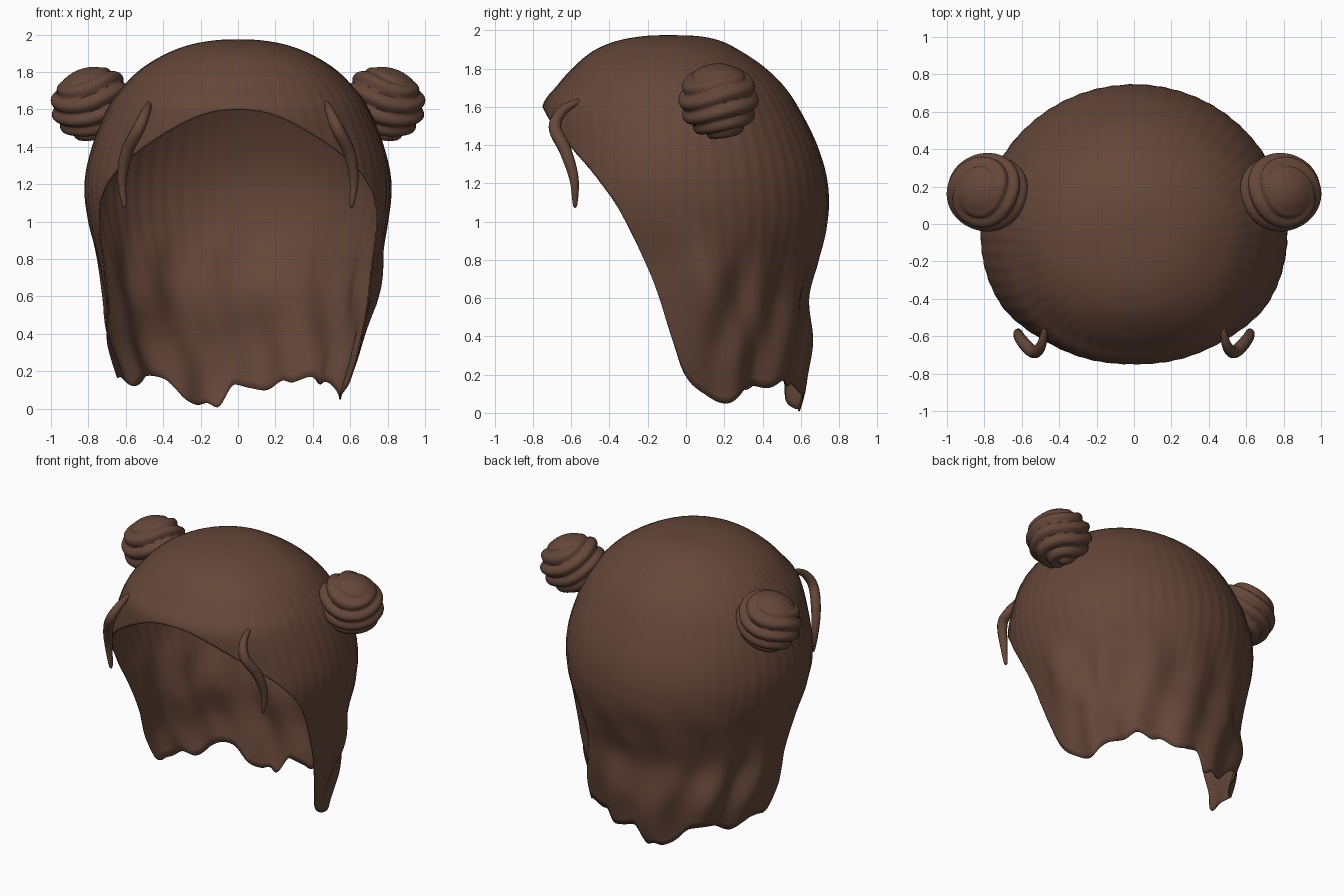
import bpy, bmesh, math
from mathutils import Vector, Matrix

if "Cube" in bpy.data.objects:
    bpy.data.objects.remove(bpy.data.objects["Cube"])

hair = bpy.data.materials.new("brown hair")
hair.diffuse_color = (0.13, 0.062, 0.041, 1)
hair.use_nodes = True
hair.node_tree.nodes["Principled BSDF"].inputs["Base Color"].default_value = hair.diffuse_color

# Profile rows from crown to tips: z, front y, back y, half width, centre y
PROFILE = [(1.975, -.1, -.1, 0, -.1), (1.97, -.22, .06, .12, -.09), (1.945, -.36, .18, .26, -.08),
           (1.895, -.48, .28, .39, -.07), (1.815, -.58, .4, .52, -.07), (1.715, -.67, .505, .62, -.06),
           (1.6, -.75, .585, .70, -.05), (1.4, -.75, .685, .78, -.05), (1.2, -.75, .74, .82, -.05),
           (1.0, -.75, .74, .80, -.03), (.8, -.73, .69, .75, 0), (.6, -.7, .635, .715, .03),
           (.35, -.68, .65, .68, .05), (.1, -.67, .62, .605, .05), (-.05, -.66, .59, .58, .05)]
# Hairline and hem height by angle from the forehead, for each side
FACE = [(0, 1.6), (.25, 1.575), (.5, 1.485), (.82, 1.32), (1.0, 1.19), (1.15, 1.03),
        (1.29, .75), (1.4, .4), (1.5, .19)]
HEM_RIGHT = FACE + [(1.65, .1), (1.88, .05), (2.1, .14), (2.3, .13), (2.45, .17), (2.6, .14),
                    (2.7, .15), (2.85, .1), (3.0, .11), (3.15, .13)]
HEM_LEFT = FACE + [(1.65, .17), (1.9, .16), (2.05, .12), (2.25, .17), (2.5, .16), (2.65, .06),
                   (2.8, .02), (2.9, .03), (3.0, .01), (3.15, .13)]


def spline(rows, u):
    """Smooth interpolation through equally weighted rows."""
    i = min(max(int(u), 0), len(rows) - 2)
    t = u - i
    p0, p1, p2, p3 = (rows[min(max(j, 0), len(rows) - 1)] for j in range(i - 1, i + 3))
    return [b + .5 * t * (c - a + t * (2*a - 5*b + 4*c - d + t * (3*(b - c) + d - a)))
            for a, b, c, d in zip(p0, p1, p2, p3)]


def hem(angle):
    """Smooth hem height through unevenly spaced points."""
    table = HEM_RIGHT if angle >= 0 else HEM_LEFT
    a = abs(angle)

    def slope(i):
        if i in (0, len(table) - 1):
            return 0
        return (table[i + 1][1] - table[i - 1][1]) / (table[i + 1][0] - table[i - 1][0])
    for i in range(len(table) - 1):
        (a0, z0), (a1, z1) = table[i], table[i + 1]
        if a <= a1:
            w = a1 - a0
            t = (a - a0) / w
            return (z0 * (2*t**3 - 3*t*t + 1) + z1 * (3*t*t - 2*t**3)
                    + w * slope(i) * (t**3 - 2*t*t + t) + w * slope(i + 1) * (t**3 - t*t))
    return table[-1][1]


def row_at_height(z):
    lo, hi = 0.0, len(PROFILE) - 1.0
    for _ in range(30):
        mid = (lo + hi) / 2
        if spline(PROFILE, mid)[0] > z:
            lo = mid
        else:
            hi = mid
    return lo


def hair_point(angle, u):
    z, front, back, width, cy = spline(PROFILE, u)
    c, s = math.cos(angle), math.sin(angle)
    depth = cy - front if c > 0 else back - cy
    # wavy locks deepen toward the tips, fine combed ripples above
    low = min(max((1.1 - z) / .6, 0), 1)
    low = low * low * (3 - 2 * low)
    rear = min(max((abs(angle) - 1.4) / .4, .1), 1)
    sway = .8 * math.sin(6 * z + .6)
    wave = .026 * math.sin(13 * angle + 2 * sway) + .01 * math.sin(7 * angle - 2 * sway)
    groove = .05 if angle > 0 else .02
    wave -= groove * math.exp(-((abs(angle) - 2.08 - .06 * sway) / .13) ** 2)
    comb = .002 * math.sin(56 * angle) * min(1, width / .6) * (1 - low)
    # fuller temples, and one lock bulging on the right
    temple = .03 * math.sin(2 * angle) ** 2 * min(1, width / .5) if c > 0 else 0
    bulge = .05 * math.exp(-((angle - 1.75) / .25) ** 2 - ((z - .68) / .2) ** 2)
    k = 1 + wave * low * rear + comb + temple + bulge
    # the lower hair drifts a little to the left
    drift = -.02 * min(max((.55 - z) / .2, 0), 1)
    return Vector((width * s * k + drift, cy - depth * c * k, z))


def finish(bm, name, angle=50):
    bmesh.ops.recalc_face_normals(bm, faces=bm.faces)
    me = bpy.data.meshes.new(name)
    bm.to_mesh(me)
    bm.free()
    me.materials.append(hair)
    ob = bpy.data.objects.new(name, me)
    bpy.context.collection.objects.link(ob)
    bpy.ops.object.select_all(action='DESELECT')
    ob.select_set(True)
    bpy.context.view_layer.objects.active = ob
    bpy.ops.object.shade_smooth_by_angle(angle=math.radians(angle))
    return ob


def lathe_grid(bm, rings):
    """Bridge closed rings, the first and last may be single points."""
    for r0, r1 in zip(rings, rings[1:]):
        n = max(len(r0), len(r1))
        for j in range(n):
            quad = [r0[j % len(r0)], r0[(j + 1) % n % len(r0)],
                    r1[(j + 1) % n % len(r1)], r1[j % len(r1)]]
            bm.faces.new(list(dict.fromkeys(quad)))


# Main hair shell, open at the face and neck
bm = bmesh.new()
COLS, ROWS = 288, 70
angles = [-math.pi + 2 * math.pi * j / COLS for j in range(COLS)]
ends = [row_at_height(hem(a)) for a in angles]
rings = [[bm.verts.new(hair_point(0, 0))]]
for i in range(1, ROWS + 1):
    rings.append([bm.verts.new(hair_point(a, e * i / ROWS)) for a, e in zip(angles, ends)])
lathe_grid(bm, rings)
shell = finish(bm, "hair_shell")
if shell.data.polygons[0].normal.z < 0:
    shell.data.flip_normals()
solid = shell.modifiers.new("thickness", 'SOLIDIFY')
solid.thickness = .008
solid.offset = -1


# Side buns wound from spiral bands under a smooth cap
def bun(side, name):
    bm = bmesh.new()
    n, m = 64, 64
    rings = []
    for i in range(m + 1):
        lat = math.pi * i / m
        ring = []
        for j in range(1 if i in (0, m) else n):
            th = 2 * math.pi * j / n
            fade = min(max((lat - .55) / .35, 0), 1) * min(1, (math.pi - lat) / .3)
            v = 6.5 * lat / math.pi + th / math.pi + .3 * math.sin(2 * th + 1)
            r = .19 + fade * (.026 * abs(math.sin(math.pi * v)) - .012)
            ring.append(bm.verts.new((r * 1.1 * math.sin(lat) * math.cos(th) * side,
                                      r * 1.03 * math.sin(lat) * math.sin(th),
                                      r * math.cos(lat))))
        rings.append(ring)
    lathe_grid(bm, rings)
    bmesh.ops.transform(bm, verts=bm.verts, matrix=Matrix.Translation((.782 * side, .17, 1.635))
                        @ Matrix.Rotation(math.radians(20) * side, 4, 'Y'))
    finish(bm, name, 60)


# Loose tapered locks framing the face
LOCK = [(.475, -.55, 1.635), (.495, -.645, 1.58), (.535, -.685, 1.49), (.595, -.63, 1.37),
        (.62, -.585, 1.22), (.605, -.58, 1.07)]


def lock(side, name):
    bm = bmesh.new()
    n, steps = 12, 40
    pts = [Vector(spline(LOCK, 5 * i / steps)) for i in range(steps + 1)]
    rings = []
    for i, p in enumerate(pts):
        t = (pts[min(i + 1, steps)] - pts[max(i - 1, 0)]).normalized()
        across = t.cross(Vector((.3, 1, .3))).normalized()
        out = t.cross(across)
        r = .034 * math.sin(math.pi * (.06 + .9 * i / steps)) ** .7
        ring = []
        for j in range(1 if i in (0, steps) else n):
            a = 2 * math.pi * j / n
            off = Vector() if i in (0, steps) else across * r * math.cos(a) + out * r * math.sin(a)
            q = p + off
            ring.append(bm.verts.new((q.x * side, q.y, q.z)))
        rings.append(ring)
    lathe_grid(bm, rings)
    finish(bm, name)


for side, label in ((1, "right"), (-1, "left")):
    bun(side, "hair_bun_" + label)
    lock(side, "face_lock_" + label)
